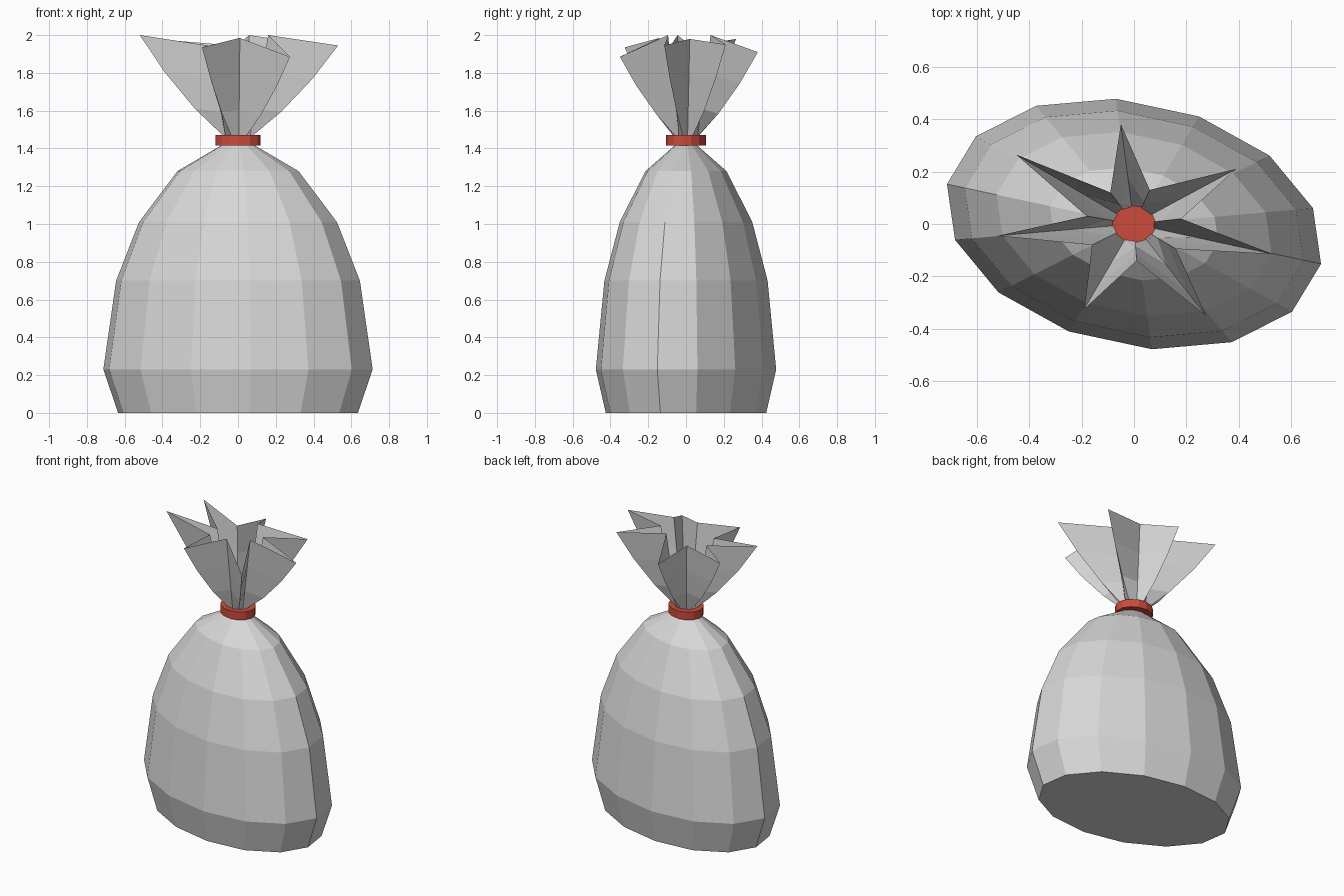
import bpy, bmesh, math
from mathutils import Vector

if "Cube" in bpy.data.objects:
    bpy.data.objects.remove(bpy.data.objects["Cube"])

SIDES = 14


def material(name, colour):
    m = bpy.data.materials.new(name)
    m.diffuse_color = (*colour, 1)
    m.use_nodes = True
    m.node_tree.nodes["Principled BSDF"].inputs["Base Color"].default_value = m.diffuse_color
    return m


cloth = material("pale grey cloth", (0.68, 0.68, 0.68))
red = material("red tie", (0.60, 0.07, 0.043))


def ellipse(a, b, scale, z):
    """Ring of points on a skewed ellipse with half axes a and b."""
    ring = []
    for k in range(SIDES):
        t = 2 * math.pi * k / SIDES
        p = (Vector(a) * math.cos(t) + Vector(b) * math.sin(t)) * scale
        ring.append((p.x, p.y, z))
    return ring


def loft(name, rings, mat, cap_bottom=False, cap_top=False):
    """Join rings of points with flat quads."""
    bm = bmesh.new()
    loops = [[bm.verts.new(p) for p in ring] for ring in rings]
    for low, high in zip(loops, loops[1:]):
        for i in range(SIDES):
            j = (i + 1) % SIDES
            bm.faces.new((low[i], low[j], high[j], high[i]))
    if cap_bottom:
        bm.faces.new(loops[0][::-1])
    if cap_top:
        bm.faces.new(loops[-1])
    mesh = bpy.data.meshes.new(name)
    bm.to_mesh(mesh)
    bm.free()
    mesh.materials.append(mat)
    obj = bpy.data.objects.new(name, mesh)
    bpy.context.collection.objects.link(obj)
    return obj


# Sack body: one skewed oval scaled up the height
profile = [(0.0, 0.89), (0.23, 1.0), (0.70, 0.905), (1.01, 0.735),
           (1.28, 0.45), (1.42, 0.115)]
loft("sack_body", [ellipse((0.713, -0.152), (0.092, 0.455), s, z)
                   for z, s in profile], cloth, cap_bottom=True)

# Tie around the neck
loft("neck_tie", [ellipse((0.12, -0.02), (0.014, 0.103), 1, z)
                  for z in (1.415, 1.47)], red, True, True)

# Gathered frill: rim points alternate between outer tips and inner folds
rim = [(0.53, -0.115, 1.945), (0.18, 0.02, 1.98),
       (0.39, 0.21, 1.95), (0.06, 0.13, 2.0),
       (-0.05, 0.38, 1.91), (-0.09, 0.12, 1.95),
       (-0.45, 0.265, 1.98), (-0.18, 0.03, 1.94),
       (-0.52, -0.045, 2.0), (-0.16, -0.08, 1.945),
       (-0.19, -0.325, 1.935), (0.01, -0.14, 1.985),
       (0.275, -0.35, 1.885), (0.16, -0.095, 2.0)]


def frill_ring(height, spread):
    ring = []
    for i, (x, y, z) in enumerate(rim):
        n = math.hypot(x / 0.077, y / 0.066)
        bx, by = x / n, y / n
        s = spread if i % 2 == 0 else height
        ring.append((bx + (x - bx) * s, by + (y - by) * s,
                     1.465 + (z - 1.465) * height))
    return ring


loft("gathered_frill", [frill_ring(h, s) for h, s in
                        ((0, 0), (0.27, 0.34), (0.63, 0.70), (1, 1))], cloth)
